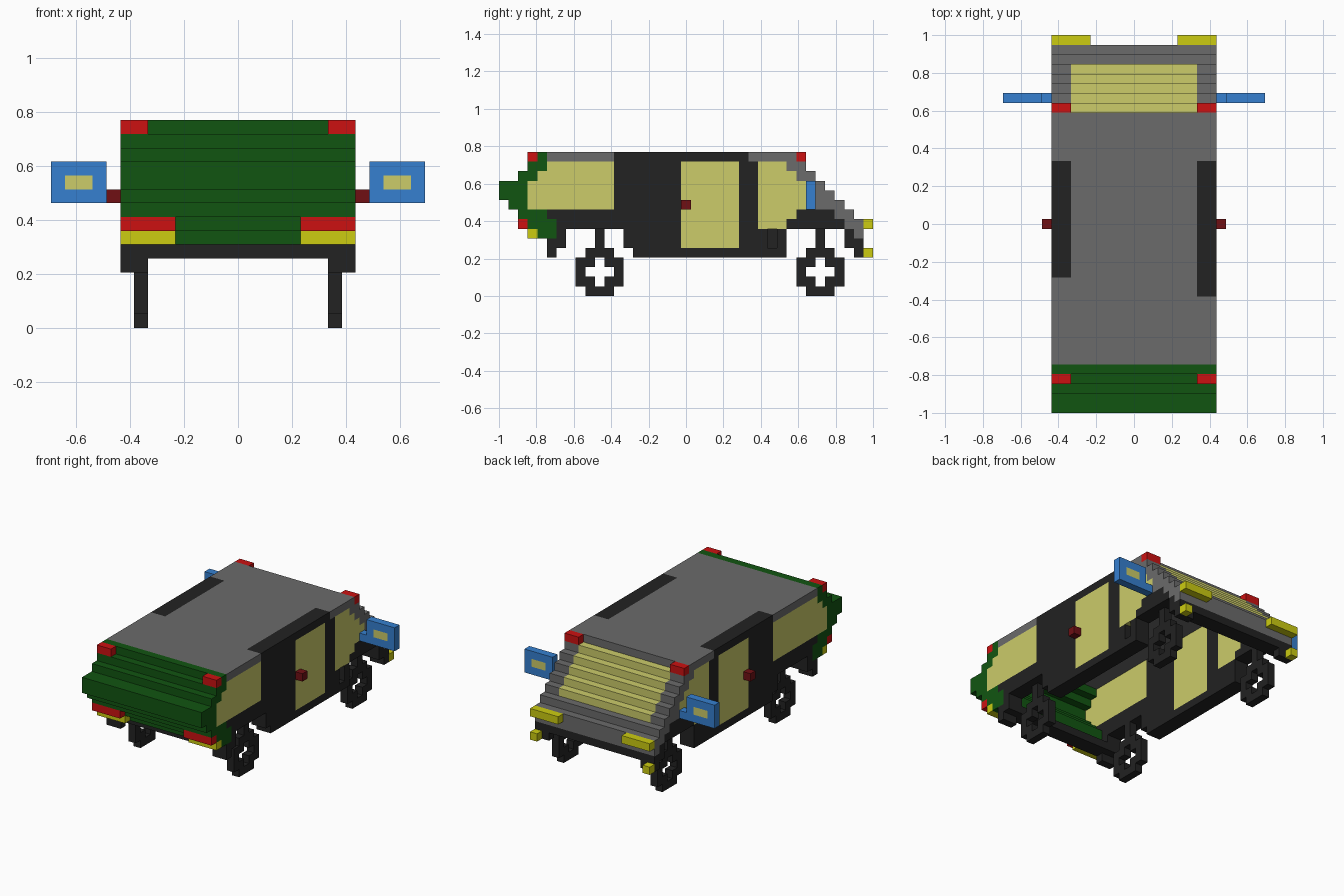
import bpy, bmesh

if "Cube" in bpy.data.objects:
    bpy.data.objects.remove(bpy.data.objects["Cube"])

V = 2 / 39          # edge of one cube of the block grid
cells = {}          # (i, j, k) -> part name; i is centred on the car


def lin(c):
    c /= 255
    return c / 12.92 if c <= 0.04045 else ((c + 0.055) / 1.055) ** 2.4


def material(name, r, g, b):
    m = bpy.data.materials.new(name)
    m.diffuse_color = (lin(r), lin(g), lin(b), 1)
    m.use_nodes = True
    m.node_tree.nodes["Principled BSDF"].inputs["Base Color"].default_value = m.diffuse_color
    return m


green = material("dark green", 17, 85, 17)
grey = material("grey", 107, 107, 107)
black = material("black", 34, 34, 34)
glass = material("pale yellow glass", 204, 204, 106)
yellow = material("bright yellow", 204, 204, 17)
red = material("red", 204, 17, 17)
maroon = material("dark red", 112, 16, 20)
blue = material("blue", 54, 128, 208)

PARTS = {
    "front_panel": green, "roof": grey, "rear_frame": grey, "body_sides": black,
    "bumper_beams": black, "side_windows": glass, "windscreen": glass,
    "corner_lamps": red, "front_red_lamps": red, "front_yellow_lamps": yellow,
    "rear_yellow_lamps": yellow, "door_handles": maroon, "mirrors": blue,
    "mirror_glass": glass, "wheels": black,
}


def fill(part, i, j, k):
    """Fill inclusive ranges of blocks with one part (None clears them)."""
    for a in range(i[0], i[1] + 1):
        for b in range(j[0], j[1] + 1):
            for c in range(k[0], k[1] + 1):
                if part:
                    cells[a, b, c] = part
                else:
                    cells.pop((a, b, c), None)


def both(part, i, j, k):
    fill(part, i, j, k)
    fill(part, (-i[1], -i[0]), j, k)


SIDE, MID, FULL = (7, 8), (-6, 6), (-8, 8)

# dark side walls, row by row: height range, length range
for k, j in [((9, 14), (12, 26)), ((8, 8), (5, 34)), ((7, 7), (6, 35)),
             ((5, 6), (13, 29)), ((4, 4), (14, 29)),
             ((6, 6), (6, 6)), ((4, 4), (5, 5)),
             ((6, 6), (36, 36)), ((4, 4), (37, 37))]:
    both("body_sides", SIDE, j, k)

# side windows
both("side_windows", SIDE, (19, 24), (5, 13))
both("side_windows", SIDE, (27, 29), (7, 7))
both("side_windows", SIDE, (27, 30), (8, 8))
for k in range(9, 14):
    both("side_windows", SIDE, (max(3, k - 8), 11), (k, k))
    both("side_windows", SIDE, (27, min(32, 42 - k)), (k, k))
fill("side_windows", (-8, -7), (12, 13), (9, 13))

# roof with dark edge over the doors
fill("roof", MID, (5, 30), (14, 14))
both("roof", SIDE, (5, 11), (14, 14))
both("roof", SIDE, (26, 30), (14, 14))
fill("roof", (-8, -7), (12, 13), (14, 14))

# stepped green front, height -> length range
for k, j in {14: (4, 4), 13: (3, 4), 12: (2, 3), 11: (0, 2), 10: (0, 2),
             9: (1, 2), 8: (2, 4), 7: (3, 5), 6: (4, 5)}.items():
    fill("front_panel", FULL, j, (k, k))
fill("front_panel", MID, (3, 3), (9, 9))

# stepped rear slope: two blocks deep on every row
for k in range(6, 14):
    j = (43 - k, min(37, 44 - k))
    fill("rear_frame", FULL, j, (k, k))
    if k >= 9:
        fill("windscreen", MID, j, (k, k))
both("rear_frame", SIDE, (33, 33), (9, 10))

# bumper beams across the car
fill("bumper_beams", FULL, (5, 6), (5, 5))
fill("bumper_beams", FULL, (36, 37), (5, 5))

# lamps
both("corner_lamps", SIDE, (3, 3), (14, 14))
both("corner_lamps", SIDE, (31, 31), (14, 14))
both("front_red_lamps", (5, 8), (2, 2), (7, 7))
both("front_yellow_lamps", (5, 8), (3, 3), (6, 6))
both("rear_yellow_lamps", (5, 8), (38, 38), (7, 7))
both("rear_yellow_lamps", (8, 8), (38, 38), (4, 4))

# door handles, mirrors, small recess in the right side
both("door_handles", (9, 9), (19, 19), (9, 9))
both("mirrors", (9, 9), (32, 32), (9, 9))
both("mirrors", (10, 13), (32, 32), (9, 11))
both("mirror_glass", (11, 12), (32, 32), (10, 10))
fill(None, (8, 8), (28, 28), (5, 6))

# block wheels with their posts
for jc in (10, 33):
    both("wheels", (7, 7), (jc, jc), (5, 6))
    for k, row in enumerate([".###.", "##.##", "#...#", "##.##", ".###."]):
        for n, mark in enumerate(row):
            if mark == "#":
                both("wheels", (7, 7), (jc - 2 + n, jc - 2 + n), (k, k))

# one mesh per part, keeping only the outer faces
DIRS = [(a, s) for a in range(3) for s in (-1, 1)]
for part, mat in PARTS.items():
    bm = bmesh.new()
    verts = {}

    def vert(p):
        if p not in verts:
            verts[p] = bm.verts.new(((p[0] - 0.5) * V, p[1] * V - 1, p[2] * V))
        return verts[p]

    for c, name in cells.items():
        if name != part:
            continue
        for a, s in DIRS:
            n = list(c)
            n[a] += s
            if tuple(n) in cells:
                continue
            u, w = (a + 1) % 3, (a + 2) % 3
            loop = []
            for du, dw in [(0, 0), (1, 0), (1, 1), (0, 1)][::s]:
                p = list(c)
                p[a] += (s > 0)
                p[u] += du
                p[w] += dw
                loop.append(vert(tuple(p)))
            bm.faces.new(loop)
    me = bpy.data.meshes.new(part)
    bm.to_mesh(me)
    bm.free()
    me.materials.append(mat)
    bpy.context.collection.objects.link(bpy.data.objects.new(part, me))
